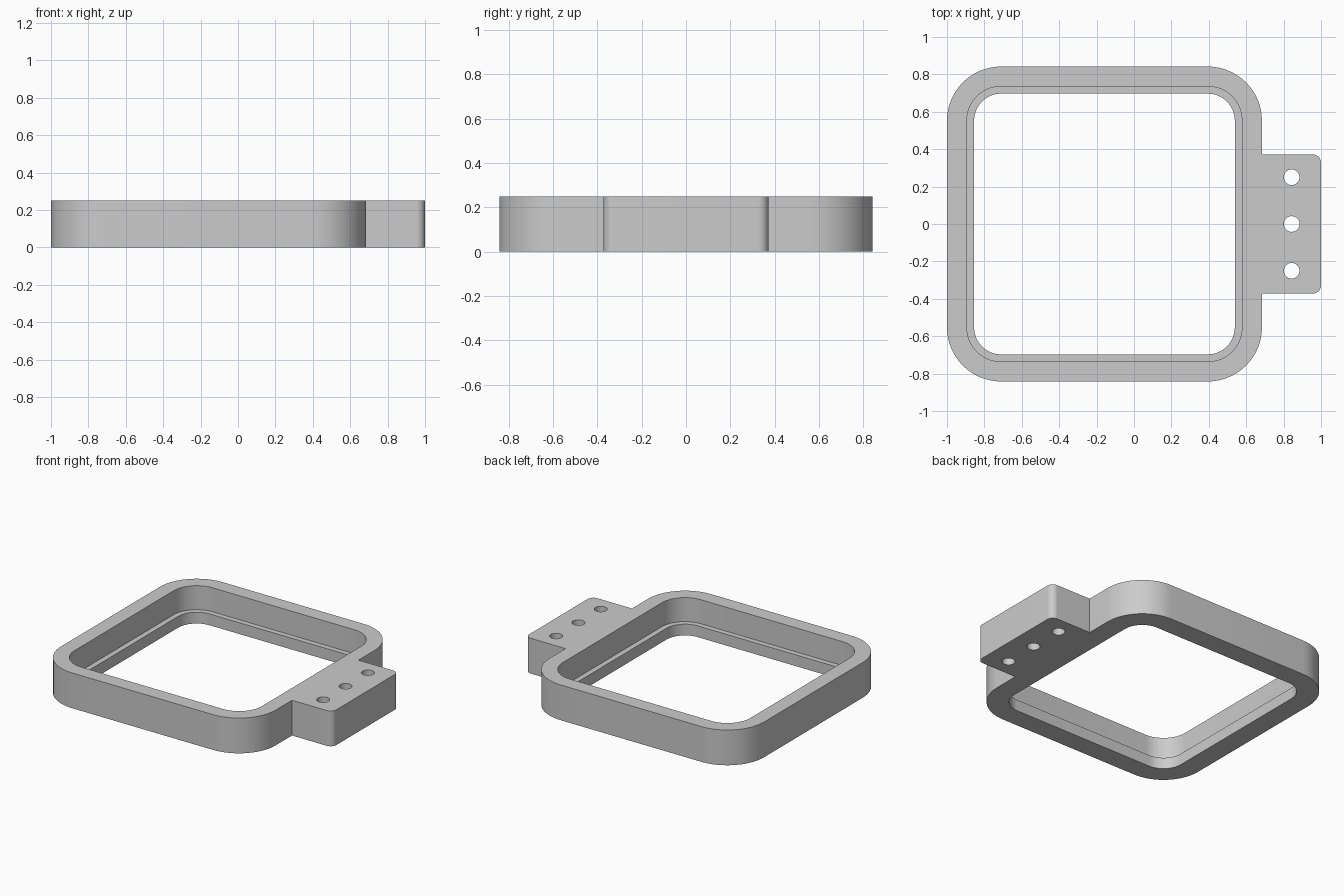
import bpy
import bmesh
from math import pi, cos, sin, radians

if "Cube" in bpy.data.objects:
    bpy.data.objects.remove(bpy.data.objects["Cube"], do_unlink=True)

# Main dimensions
HEIGHT, LEDGE_Z = 0.25, 0.08
FRAME_X, FRAME_HALF = -0.158, 0.842
TAB_HALF, TAB_RADIUS = 0.372, 0.045
HOLE_X, HOLE_GAP, HOLE_RADIUS = 0.843, 0.25, 0.042


def arc(cx, cy, r, start, sweep=pi / 2, steps=16):
    return [(cx + r * cos(start + sweep * i / steps),
             cy + r * sin(start + sweep * i / steps)) for i in range(steps + 1)]


def rounded_square(half, r):
    c = half - r
    signs = [(1, 1), (-1, 1), (-1, -1), (1, -1)]
    return [p for i, (sx, sy) in enumerate(signs)
            for p in arc(FRAME_X + sx * c, sy * c, r, i * pi / 2)]


# Profiles: frame outline with tab, stepped opening, screw holes
edge_x = FRAME_X + FRAME_HALF
tab_x, tab_y = 1 - TAB_RADIUS, TAB_HALF - TAB_RADIUS
outline = (rounded_square(FRAME_HALF, 0.29)
           + [(edge_x, -TAB_HALF)]
           + arc(tab_x, -tab_y, TAB_RADIUS, -pi / 2)
           + arc(tab_x, tab_y, TAB_RADIUS, 0)
           + [(edge_x, TAB_HALF)])
upper_opening = rounded_square(0.735, 0.18)
lower_opening = rounded_square(0.697, 0.145)
holes = [arc(HOLE_X, k * HOLE_GAP, HOLE_RADIUS, 0, 2 * pi, 32)[:-1]
         for k in (-1, 0, 1)]

bm = bmesh.new()


def loop(points, z):
    verts = [bm.verts.new((x, y, z)) for x, y in points]
    edges = [bm.edges.new((verts[i - 1], verts[i])) for i in range(len(verts))]
    return verts, edges


def skin(a, b):
    for i in range(len(a[0])):
        bm.faces.new((a[0][i - 1], a[0][i], b[0][i], b[0][i - 1]))


def cap(loops):
    bmesh.ops.triangle_fill(bm, edges=[e for l in loops for e in l[1]],
                            use_beauty=True)


# Outer wall and hole walls
top, bottom = [], []
for profile in [outline] + holes:
    low, high = loop(profile, 0), loop(profile, HEIGHT)
    skin(low, high)
    bottom.append(low)
    top.append(high)

# Stepped inner wall: lower lip, ledge, upper wall
steps = [loop(lower_opening, 0), loop(lower_opening, LEDGE_Z),
         loop(upper_opening, LEDGE_Z), loop(upper_opening, HEIGHT)]
for a, b in zip(steps, steps[1:]):
    skin(a, b)

# Flat top and underside
cap(top + [steps[-1]])
cap(bottom + [steps[0]])
bmesh.ops.recalc_face_normals(bm, faces=bm.faces[:])

mesh = bpy.data.meshes.new("mounting_frame")
bm.to_mesh(mesh)
bm.free()
frame = bpy.data.objects.new("mounting_frame", mesh)
bpy.context.collection.objects.link(frame)

# Single grey material
grey = bpy.data.materials.new("light_grey")
grey.use_nodes = True
colour = (0.6, 0.6, 0.6, 1)
grey.diffuse_color = colour
grey.node_tree.nodes["Principled BSDF"].inputs["Base Color"].default_value = colour
mesh.materials.append(grey)

# Smooth rounded walls, crisp edges
bpy.ops.object.select_all(action="DESELECT")
frame.select_set(True)
bpy.context.view_layer.objects.active = frame
bpy.ops.object.shade_smooth_by_angle(angle=radians(30))
